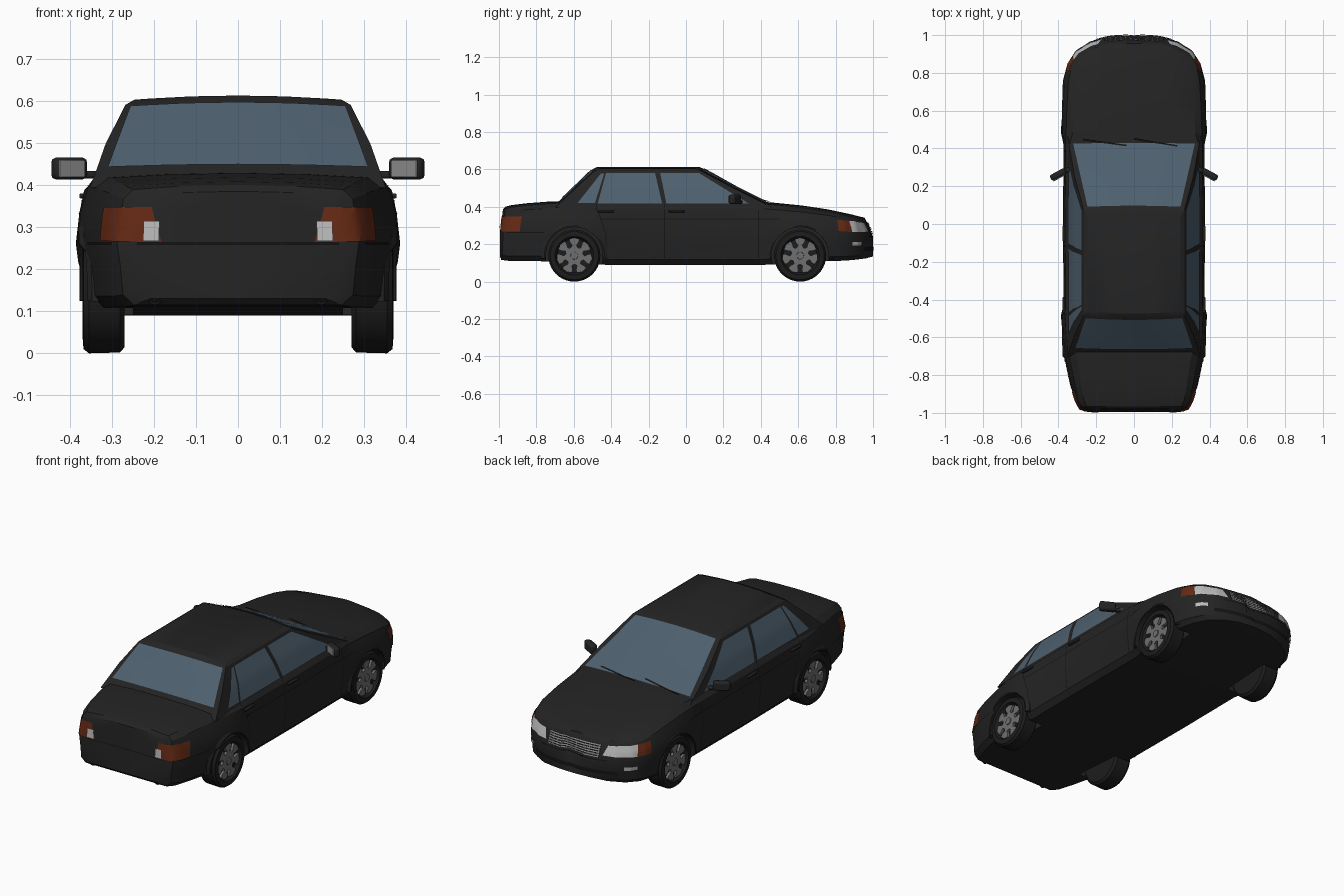
import bpy, bmesh, math
from mathutils import Vector
from mathutils.bvhtree import BVHTree

if "Cube" in bpy.data.objects:
    bpy.data.objects.remove(bpy.data.objects["Cube"])


def mat(name, r, g, b):
    m = bpy.data.materials.new(name)
    m.diffuse_color = (r, g, b, 1)
    m.use_nodes = True
    m.node_tree.nodes["Principled BSDF"].inputs["Base Color"].default_value = m.diffuse_color
    return m


PAINT = mat("black paint", 0.017, 0.017, 0.017)
TRIM = mat("dark trim", 0.007, 0.007, 0.007)
RUBBER = mat("tire rubber", 0.012, 0.012, 0.012)
GLASS = mat("blue grey glass", 0.075, 0.115, 0.155)
RED = mat("red brown lens", 0.13, 0.022, 0.007)
LENS = mat("clear lens", 0.5, 0.5, 0.5)
ALLOY = mat("alloy grey", 0.16, 0.16, 0.16)
MIRROR = mat("mirror grey", 0.25, 0.25, 0.25)


def make(name, verts, faces, material, angle=30):
    me = bpy.data.meshes.new(name)
    bm = bmesh.new()
    vs = [bm.verts.new(v) for v in verts]
    for f in faces:
        bm.faces.new([vs[i] for i in f])
    bmesh.ops.recalc_face_normals(bm, faces=bm.faces)
    bm.to_mesh(me)
    bm.free()
    ob = bpy.data.objects.new(name, me)
    bpy.context.collection.objects.link(ob)
    me.materials.append(material)
    smooth(ob, angle)
    return ob


def smooth(ob, angle):
    bpy.ops.object.select_all(action='DESELECT')
    ob.select_set(True)
    bpy.context.view_layer.objects.active = ob
    bpy.ops.object.shade_smooth_by_angle(angle=math.radians(angle))


def loft(name, rings, material, cap=True, close=False, angle=30):
    n, k = len(rings[0]), len(rings)
    faces = [(i * n + j, i * n + (j + 1) % n, (i + 1) % k * n + (j + 1) % n, (i + 1) % k * n + j)
             for i in range(k if close else k - 1) for j in range(n)]
    if cap:
        faces += [tuple(range(n)), tuple(range((k - 1) * n, k * n))]
    return make(name, [p for r in rings for p in r], faces, material, angle)


# Lower body: stations of y, half width, shoulder, bottom, top, lean of the end
stations = [
    (-0.995, 0.25, 0.225, 0.13, 0.375, 0.12), (-0.98, 0.288, 0.25, 0.115, 0.39, 0.1),
    (-0.94, 0.31, 0.265, 0.11, 0.398, 0.04), (-0.85, 0.338, 0.28, 0.11, 0.408, 0),
    (-0.72, 0.366, 0.30, 0.108, 0.418, 0), (-0.60, 0.382, 0.325, 0.1, 0.42, 0),
    (-0.48, 0.386, 0.338, 0.092, 0.415, 0), (-0.43, 0.373, 0.342, 0.09, 0.415, 0),
    (0.0, 0.376, 0.345, 0.09, 0.415, 0), (0.42, 0.373, 0.342, 0.09, 0.415, 0),
    (0.48, 0.386, 0.325, 0.092, 0.41, 0), (0.62, 0.384, 0.318, 0.1, 0.396, 0),
    (0.76, 0.376, 0.31, 0.11, 0.375, 0), (0.85, 0.352, 0.295, 0.112, 0.357, 0.05),
    (0.915, 0.31, 0.262, 0.118, 0.346, 0.2), (0.965, 0.235, 0.205, 0.125, 0.337, 0.38),
    (0.99, 0.15, 0.135, 0.132, 0.333, 0.45), (0.999, 0.07, 0.06, 0.134, 0.333, 0.48)]


def section(y, w, s, zb, zt, lean):
    h = zt - zb
    half = [(w - 0.04, zb), (w - 0.014, zb + 0.09 * h), (w - 0.008, zb + 0.33 * h),
            (w, zb + 0.53 * h), (w - 0.008, zb + 0.75 * h),
            ((w + s) / 2 + 0.004, zb + 0.92 * h), (s, zt), (s * 0.55, zt + 0.008)]
    pts = [(0, zb)] + half + [(0, zt + 0.011)] + [(-x, z) for x, z in reversed(half)]
    sign = -1 if y > 0 else 1
    return [(x, y + sign * lean * max(0, z - 0.25), z) for x, z in pts]


body = loft("body", [section(*s) for s in stations], PAINT)

# Wheel wells cut through the flanks
AXLES = (-0.597, 0.61)


def circle(x, r, n, cy, cz=0.139):
    return [(x, cy + r * math.cos(2 * math.pi * i / n), cz + r * math.sin(2 * math.pi * i / n)) for i in range(n)]


for cy in AXLES:
    for s in (1, -1):
        cut = loft("well_cutter", [circle(s * 0.25, 0.153, 40, cy), circle(s * 0.5, 0.153, 40, cy)], PAINT)
        m = body.modifiers.new("well", 'BOOLEAN')
        m.operation, m.solver, m.object = 'DIFFERENCE', 'EXACT', cut
        bpy.context.view_layer.objects.active = body
        bpy.ops.object.modifier_apply(modifier="well")
        bpy.data.objects.remove(cut)
smooth(body, 30)

# Cabin with a crowned roof
U = [-1, -0.85, -0.45, 0, 0.45, 0.85, 1]


def cabin_ring(z, X, yf, yb, crown=0.0):
    front = [(u * X, yf + 0.025 * (1 - u * u), z + crown * (1 - u * u)) for u in U]
    back = [(u * X, yb - 0.015 * (1 - u * u), z + crown * (1 - u * u)) for u in reversed(U)]
    return front + back


levels = [(0.395, 0.352, 0.465, -0.70), (0.5, 0.315, 0.255, -0.59),
          (0.592, 0.268, 0.08, -0.488, 0.006), (0.604, 0.247, 0.045, -0.46, 0.01)]
rings = [cabin_ring(*l) for l in levels]
n = len(rings[0])
faces = [(i * n + j, i * n + (j + 1) % n, (i + 1) * n + (j + 1) % n, (i + 1) * n + j)
         for i in range(3) for j in range(n)]
faces += [(3 * n + j, 3 * n + j + 1, 4 * n - 2 - j, 4 * n - 1 - j) for j in range(len(U) - 1)]
faces.append(tuple(range(n)))
cabin = make("cabin", [p for r in rings for p in r], faces, PAINT, 25)

# Thin plates laid onto the body skin
bpy.context.view_layer.update()
deps = bpy.context.evaluated_depsgraph_get()
trees = [BVHTree.FromObject(o, deps) for o in (body, cabin)]


def plate(name, corners, d, material, lift=0.004, nu=12, nv=6, mirror=True):
    d = Vector(d).normalized()
    a, b, c, e = [Vector(p) for p in corners]
    pts = []
    for j in range(nv + 1):
        for i in range(nu + 1):
            u, v = i / nu, j / nv
            p = a.lerp(b, u).lerp(e.lerp(c, u), v)
            hits = [t.ray_cast(p - d * 0.4, d) for t in trees]
            hits = [h for h in hits if h[0] is not None]
            p = min(hits, key=lambda h: h[3])[0] if hits else p
            pts.append(p - d * lift)
    w = nu + 1
    faces = [(j * w + i, j * w + i + 1, (j + 1) * w + i + 1, (j + 1) * w + i) for j in range(nv) for i in range(nu)]
    want = -d
    for s in ((1, -1) if mirror else (1,)):
        ob = make(name, [(s * p.x, p.y, p.z) for p in pts], faces, material)
        nrm = sum((f.normal * f.area for f in ob.data.polygons), Vector())
        if nrm.dot(Vector((s * want.x, want.y, want.z))) < 0:
            ob.data.flip_normals()


def side(name, yz, material, **kw):
    plate(name, [(0.37, y, z) for y, z in yz], (-1, 0, 0), material, **kw)


def face(name, x0, x1, z0, z1, end, material, **kw):
    plate(name, [(x0, end, z0), (x1, end, z0), (x1, end, z1), (x0, end, z1)], (0, -end, 0), material, **kw)


# Glass
plate("windshield", [(-0.322, 0.425, 0.42), (0.322, 0.425, 0.42), (0.246, 0.092, 0.595), (-0.246, 0.092, 0.595)],
      (0, -0.45, -0.89), GLASS, mirror=False)
plate("rear_window", [(-0.31, -0.652, 0.44), (0.31, -0.652, 0.44), (0.256, -0.497, 0.588), (-0.256, -0.497, 0.588)],
      (0, 0.72, -0.69), GLASS, mirror=False)
side("quarter_window", [(-0.58, 0.42), (-0.487, 0.42), (-0.437, 0.578), (-0.455, 0.578)], GLASS)
side("rear_door_window", [(-0.472, 0.418), (-0.128, 0.418), (-0.165, 0.58), (-0.428, 0.58)], GLASS)
side("front_door_window", [(-0.105, 0.418), (0.335, 0.418), (0.07, 0.58), (-0.138, 0.58)], GLASS)

# Tail lamps and head lamps wrapping the corners
plate("tail_lamp", [(0.18, -0.99, 0.265), (0.318, -0.875, 0.268), (0.318, -0.875, 0.348), (0.20, -0.98, 0.348)],
      (-0.64, 0.77, 0), RED)
plate("reverse_lamp", [(0.186, -0.99, 0.267), (0.222, -0.985, 0.267), (0.222, -0.985, 0.315), (0.186, -0.99, 0.315)],
      (-0.3, 0.95, 0), LENS, lift=0.008)
plate("head_lamp", [(0.17, 0.975, 0.265), (0.322, 0.885, 0.265), (0.322, 0.875, 0.325), (0.185, 0.945, 0.315)],
      (-0.6, -0.8, 0), LENS)
plate("turn_lamp", [(0.322, 0.885, 0.265), (0.352, 0.81, 0.27), (0.352, 0.81, 0.33), (0.322, 0.875, 0.325)],
      (-0.85, -0.5, 0), RED)
plate("fog_lamp", [(0.27, 0.93, 0.193), (0.315, 0.88, 0.193), (0.315, 0.88, 0.212), (0.27, 0.93, 0.212)],
      (-0.7, -0.7, 0), LENS)

# Grille, intake and bumper seams
face("grille_back", -0.158, 0.158, 0.252, 0.315, 1, TRIM, mirror=False, lift=0.003)
for i in range(6):
    z = 0.254 + i * 0.0112
    face("grille_bar", -0.155, 0.155, z, z + 0.0055, 1, MIRROR, mirror=False, lift=0.007, nv=1)
for i in range(6):
    face("grille_rib", 0.013 + 0.027 * i, 0.017 + 0.027 * i, 0.254, 0.314, 1, ALLOY, lift=0.008, nu=1)
face("intake", -0.25, 0.25, 0.165, 0.185, 1, TRIM, mirror=False)
face("front_seam", -0.2, 0.2, 0.238, 0.245, 1, TRIM, mirror=False, nv=1)
face("rear_seam", -0.24, 0.24, 0.259, 0.264, -1, TRIM, mirror=False, nv=1)
side("rear_side_seam", [(-0.96, 0.259), (-0.76, 0.259), (-0.76, 0.264), (-0.96, 0.264)], TRIM, nv=1, lift=0.002)

# Door seams and waist strip
for y0, z0, y1, z1 in ((-0.118, 0.1, -0.118, 0.415), (0.385, 0.1, 0.385, 0.40), (-0.43, 0.1, -0.43, 0.25),
                       (-0.43, 0.25, -0.485, 0.415)):
    side("door_seam", [(y0, z0), (y0 + 0.005, z0), (y1 + 0.005, z1), (y1, z1)], TRIM, nu=1, nv=10, lift=0.002)
side("waist_strip", [(-0.46, 0.332), (0.5, 0.332), (0.5, 0.337), (-0.46, 0.337)], TRIM, nv=1, nu=24, lift=0.003)


def box(name, loc, size, material, rz=0.0, bevel=0.006):
    bpy.ops.mesh.primitive_cube_add(size=1, location=loc, rotation=(0, 0, rz))
    ob = bpy.context.object
    ob.name = name
    ob.scale = size
    bpy.ops.object.transform_apply(location=False, rotation=False, scale=True)
    ob.data.materials.append(material)
    if bevel:
        b = ob.modifiers.new("bevel", 'BEVEL')
        b.width, b.segments = bevel, 2
    smooth(ob, 35)
    return ob


for s in (1, -1):
    # Door mirrors, handles, exhausts and wipers
    box("mirror_housing", (s * 0.402, 0.262, 0.44), (0.088, 0.034, 0.052), PAINT, -s * 0.5, 0.011)
    box("mirror_glass", (s * 0.396, 0.2445, 0.44), (0.07, 0.006, 0.04), MIRROR, -s * 0.5, 0.002)
    box("mirror_arm", (s * 0.355, 0.285, 0.425), (0.05, 0.025, 0.018), PAINT, -s * 0.3)
    for y in (-0.43, -0.05):
        box("door_handle", (s * 0.371, y, 0.375), (0.014, 0.085, 0.012), PAINT, 0, 0.004)
    tube = [[(s * 0.198 + r * math.cos(a * math.pi / 8), y, 0.135 + r * math.sin(a * math.pi / 8))
             for a in range(16)] for y, r in ((-0.85, 0.018), (-0.99, 0.02), (-0.99, 0.013), (-0.95, 0.013))]
    loft("exhaust_pipe", tube, TRIM)
for x in (-0.17, 0.10):
    plate("wiper", [(x - 0.1, 0.45, 0.42), (x + 0.13, 0.415, 0.43), (x + 0.13, 0.405, 0.43), (x - 0.1, 0.44, 0.42)],
          (0, -0.45, -0.89), TRIM, lift=0.009, nv=1, mirror=False)

# Wheels and arch lips
tire = [(0.27, 0.09), (0.27, 0.124), (0.281, 0.137), (0.355, 0.139), (0.368, 0.129), (0.370, 0.103),
        (0.352, 0.096), (0.346, 0.09)]
for cy in AXLES:
    for s in (1, -1):
        loft("tire", [circle(s * x, r, 40, cy) for x, r in tire], RUBBER)
        star = []
        for k in range(7):
            for off, r in ((-0.30, 0.093), (0, 0.096), (0.30, 0.093), (0.33, 0.078), (0.20, 0.055), (0.449, 0.046),
                           (0.698, 0.055), (0.568, 0.078)):
                a = k * 2 * math.pi / 7 + off + math.pi / 2
                star.append((cy + r * math.cos(a), 0.139 + r * math.sin(a)))
        loft("alloy_wheel", [[(s * x, y, z) for y, z in star] for x in (0.34, 0.36)], ALLOY)
        loft("hub_cap", [circle(s * 0.35, 0.022, 20, cy), circle(s * 0.365, 0.019, 20, cy)], ALLOY)
        lip = []
        for i in range(25):
            a = math.radians(-5 + 190 * i / 24)
            w = 0.374 - (0.022 if abs(cy + 0.16 * math.cos(a)) > 0.7 else 0.004) * abs(math.cos(a))
            lip.append([(s * (w + dx), cy + r * math.cos(a), 0.139 + r * math.sin(a))
                        for dx, r in ((-0.02, 0.152), (0.006, 0.152), (0.007, 0.16), (-0.004, 0.178), (-0.02, 0.178))])
        loft("arch_lip", lip, PAINT)
